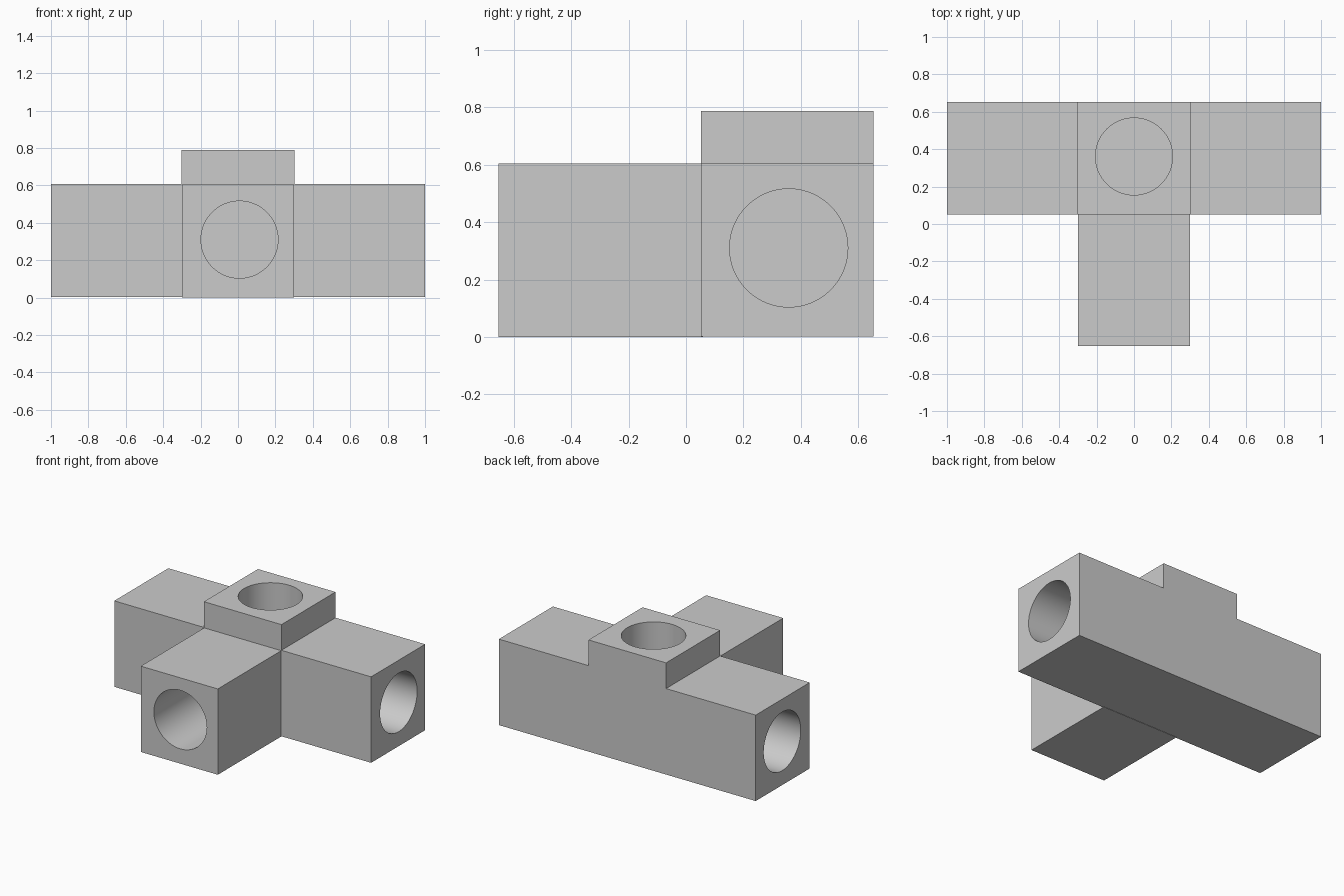
import bpy, bmesh
from math import pi, radians
from mathutils import Matrix

old = bpy.data.objects.get("Cube")
if old:
    bpy.data.objects.remove(old, do_unlink=True)

grey = bpy.data.materials.new("plain_grey")
grey.use_nodes = True
grey.diffuse_color = (0.6, 0.6, 0.6, 1)
grey.node_tree.nodes["Principled BSDF"].inputs["Base Color"].default_value = (0.6, 0.6, 0.6, 1)


def finish(name, bm):
    bmesh.ops.recalc_face_normals(bm, faces=bm.faces)
    mesh = bpy.data.meshes.new(name)
    bm.to_mesh(mesh)
    bm.free()
    mesh.materials.append(grey)
    obj = bpy.data.objects.new(name, mesh)
    bpy.context.collection.objects.link(obj)
    return obj


def prism(name, profile, y0, y1):
    """Extrude an (x, z) outline along y."""
    bm = bmesh.new()
    face = bm.faces.new([bm.verts.new((x, y0, z)) for x, z in profile])
    new = bmesh.ops.extrude_face_region(bm, geom=[face])["geom"]
    verts = [v for v in new if isinstance(v, bmesh.types.BMVert)]
    bmesh.ops.translate(bm, verts=verts, vec=(0, y1 - y0, 0))
    return finish(name, bm)


def bore(name, centre, depth, turn):
    """Cylinder cutter lying along the chosen axis."""
    bm = bmesh.new()
    bmesh.ops.create_cone(bm, cap_ends=True, segments=96, radius1=0.206,
                          radius2=0.206, depth=depth,
                          matrix=Matrix.Translation(centre) @ turn)
    return finish(name, bm)


def combine(body, other, operation):
    mod = body.modifiers.new(operation.lower(), 'BOOLEAN')
    mod.operation = operation
    mod.solver = 'EXACT'
    mod.object = other
    bpy.context.view_layer.objects.active = body
    bpy.ops.object.modifier_apply(modifier=mod.name)
    bpy.data.objects.remove(other, do_unlink=True)


# Cross bar with the raised top collar
half, low, mid, top = 0.302, 0.002, 0.607, 0.788
body = prism("pipe_junction_block",
             [(-1, low), (1, low), (1, mid), (half, mid),
              (half, top), (-half, top), (-half, mid), (-1, mid)], 0.052, 0.653)

# Front arm
front_arm = prism("front_arm", [(-0.3, 0), (0.3, 0), (0.3, 0.604), (-0.3, 0.604)],
                  -0.653, 0.06)
combine(body, front_arm, 'UNION')

# Blind round bores: both ends, front and top
along_x = Matrix.Rotation(pi / 2, 4, 'Y')
along_y = Matrix.Rotation(pi / 2, 4, 'X')
for side in (-1, 1):
    combine(body, bore("end_bore", (side * 0.63, 0.358, 0.31), 0.8, along_x), 'DIFFERENCE')
combine(body, bore("front_bore", (0.008, -0.28, 0.31), 0.8, along_y), 'DIFFERENCE')
combine(body, bore("top_bore", (0, 0.361, 0.41), 0.8, Matrix.Identity(4)), 'DIFFERENCE')

# Smooth bores, sharp block edges
bpy.ops.object.select_all(action='DESELECT')
body.select_set(True)
bpy.context.view_layer.objects.active = body
bpy.ops.object.shade_smooth_by_angle(angle=radians(30))
